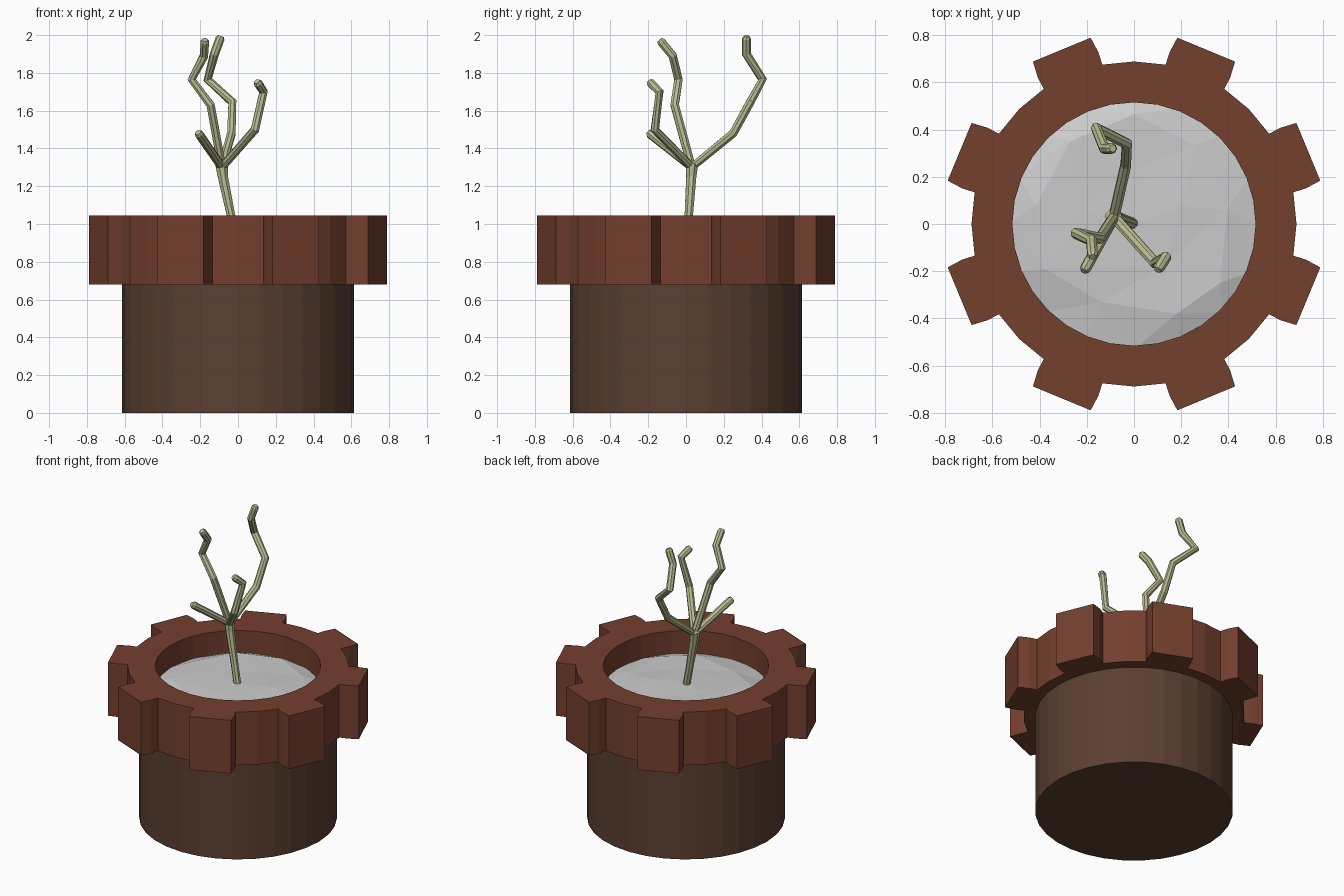
import bpy, bmesh, math, random
from mathutils import Vector
from mathutils.geometry import delaunay_2d_cdt

if "Cube" in bpy.data.objects:
    bpy.data.objects.remove(bpy.data.objects["Cube"])

random.seed(4)


def material(name, rgb):
    m = bpy.data.materials.new(name)
    m.diffuse_color = (*rgb, 1)
    m.use_nodes = True
    m.node_tree.nodes["Principled BSDF"].inputs["Base Color"].default_value = m.diffuse_color
    return m


def add_object(name, bm, mat=None):
    me = bpy.data.meshes.new(name)
    bm.to_mesh(me)
    bm.free()
    ob = bpy.data.objects.new(name, me)
    bpy.context.collection.objects.link(ob)
    if mat:
        me.materials.append(mat)
    return ob


def polar(r, deg, z=0.0):
    a = math.radians(deg)
    return Vector((r * math.cos(a), r * math.sin(a), z))


clay = material("clay", (0.174, 0.05, 0.027))
dark_clay = material("dark_clay", (0.105, 0.05, 0.031))
stem_green = material("stem_green", (0.48, 0.51, 0.28))

# Pot body
bm = bmesh.new()
bmesh.ops.create_cone(bm, cap_ends=True, segments=32, radius1=0.615, radius2=0.615, depth=0.68)
bmesh.ops.translate(bm, verts=bm.verts, vec=(0, 0, 0.34))
add_object("pot_body", bm, dark_clay)

# Toothed rim: flat ring with eight teeth, extruded upwards
BOTTOM, TOP, INNER, ROOT = 0.68, 1.045, 0.515, 0.688
bm = bmesh.new()
for i in range(8):
    c = 22.5 + 45 * i
    tooth = [(ROOT, -11.25), (0.742, -10.8), (0.81, -9.4), (0.81, 9.4), (0.742, 10.8), (ROOT, 11.25),
             (INNER, 11.25), (INNER, 0), (INNER, -11.25)]
    before = [(ROOT, -22.5), (ROOT, -11.25), (INNER, -11.25), (INNER, -22.5)]
    after = [(ROOT, 11.25), (ROOT, 22.5), (INNER, 22.5), (INNER, 11.25)]
    for outline in (tooth, before, after):
        bm.faces.new([bm.verts.new(polar(r, c + a, BOTTOM)) for r, a in outline])
bmesh.ops.remove_doubles(bm, verts=bm.verts, dist=1e-4)
ext = bmesh.ops.extrude_face_region(bm, geom=bm.faces[:], use_keep_orig=True)
bmesh.ops.translate(bm, verts=[g for g in ext["geom"] if isinstance(g, bmesh.types.BMVert)],
                    vec=(0, 0, TOP - BOTTOM))
bmesh.ops.recalc_face_normals(bm, faces=bm.faces)
add_object("toothed_rim", bm, clay)

# Faceted soil: low uneven mound that drops towards the rim
mound = [(0, .465), (-.27, .35), (-.415, .08), (-.375, -.19), (-.14, -.33),
         (.18, -.38), (.365, -.25), (.395, .06), (.255, .335)]
pts = [Vector((0, 0, 0.925))]
pts += [polar(0.22, 20 + 72 * i, 0.93 + random.uniform(-.012, .012)) for i in range(5)]
pts += [Vector((x, y, 0.92 + random.uniform(-.012, .012))) for x, y in mound]
pts += [polar(0.53, 22.5 * i, 0.885) for i in range(16)]
_, _, tris, orig, _, _ = delaunay_2d_cdt([p.xy for p in pts], [], [], 0, 1e-5)
bm = bmesh.new()
vs = [bm.verts.new(pts[o[0]]) for o in orig]
for t in tris:
    bm.faces.new([vs[k] for k in t])
add_object("soil", bm)

# Plant: trunk and four crooked branches as eight-sided tubes
fork = (-.085, .03, 1.30)
neck = (-.08, .028, 1.25)
paths = {
    "trunk": [(0, 0, .89), (-.038, .015, 1.05), neck, (-.088, .032, 1.33)],
    "branch_back": [neck, fork, (-.035, .25, 1.48), (-.03, .34, 1.645), (-.16, .405, 1.765),
                    (-.125, .32, 1.90), (-.09, .32, 1.995)],
    "branch_left": [neck, fork, (-.145, -.06, 1.63), (-.245, -.04, 1.765),
                    (-.18, -.07, 1.89), (-.175, -.14, 1.975)],
    "branch_right": [neck, fork, (.09, -.165, 1.50), (.135, -.14, 1.70), (.10, -.195, 1.755)],
    "branch_short": [neck, fork, (-.212, -.2, 1.485)],
}
for name, path in paths.items():
    cu = bpy.data.curves.new(name, "CURVE")
    cu.dimensions = "3D"
    cu.bevel_depth = 0.024
    cu.bevel_resolution = 2
    cu.use_fill_caps = True
    sp = cu.splines.new("POLY")
    sp.use_smooth = False
    # short rounded tip: an extra point just before the end
    a, b = Vector(path[-2]), Vector(path[-1])
    full = [Vector(p) for p in path[:-1]] + [b - (b - a).normalized() * 0.014, b]
    sp.points.add(len(full) - 1)
    for p, co in zip(sp.points, full):
        p.co = (*co, 1)
        p.radius = 1.0
    sp.points[-1].radius = 0.65
    if name == "trunk":
        sp.points[2].radius = 1.2
        sp.points[3].radius = 1.5
    cu.materials.append(stem_green)
    bpy.context.collection.objects.link(bpy.data.objects.new(name, cu))
